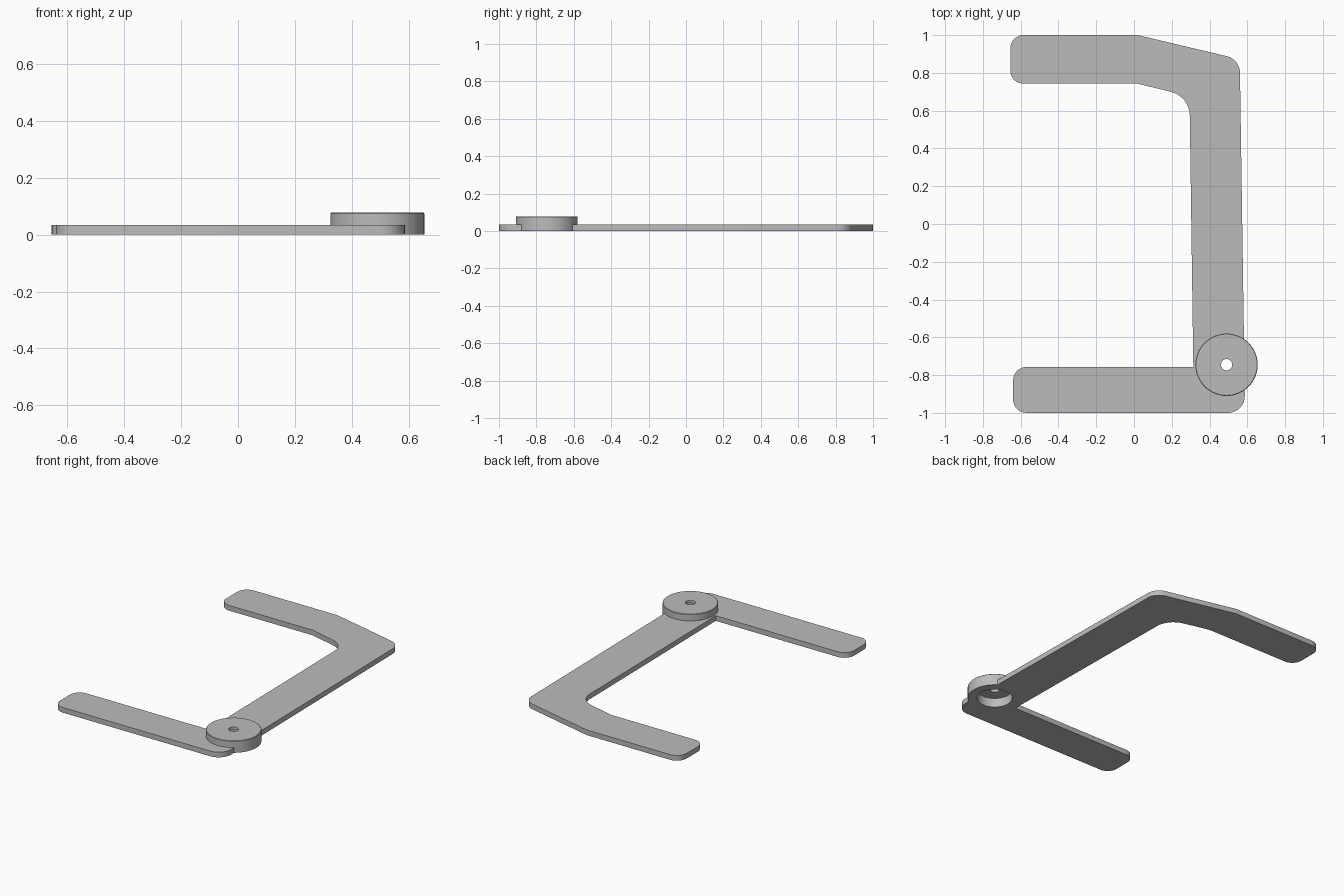
import bpy, bmesh, math
from mathutils import Vector

cube = bpy.data.objects.get("Cube")
if cube:
    bpy.data.objects.remove(cube, do_unlink=True)

THICK = 0.034                      # plate thickness
PIVOT = Vector((0.49, -0.745, 0))  # disc centre

grey = bpy.data.materials.new("plain_grey")
grey.use_nodes = True
grey.diffuse_color = (0.5, 0.5, 0.5, 1)
grey.node_tree.nodes["Principled BSDF"].inputs["Base Color"].default_value = (0.5, 0.5, 0.5, 1)


def to_object(name, bm):
    bmesh.ops.recalc_face_normals(bm, faces=bm.faces)
    mesh = bpy.data.meshes.new(name)
    bm.to_mesh(mesh)
    bm.free()
    obj = bpy.data.objects.new(name, mesh)
    bpy.context.collection.objects.link(obj)
    mesh.materials.append(grey)
    return obj


def select_only(obj):
    bpy.ops.object.select_all(action='DESELECT')
    obj.select_set(True)
    bpy.context.view_layer.objects.active = obj


def fillet(corners, steps=8):
    """Round each (x, y, tangent length) corner with a circular arc."""
    out = []
    for i, (x, y, t) in enumerate(corners):
        p = Vector((x, y))
        if t == 0:
            out.append(p)
            continue
        to_prev = (Vector(corners[i - 1][:2]) - p).normalized()
        to_next = (Vector(corners[(i + 1) % len(corners)][:2]) - p).normalized()
        a, b = p + to_prev * t, p + to_next * t
        w = math.sin(to_prev.angle(to_next) / 2)
        for k in range(steps + 1):
            u = k / steps
            c0, c1, c2 = (1 - u) ** 2, 2 * u * (1 - u) * w, u * u
            out.append((a * c0 + p * c1 + b * c2) / (c0 + c1 + c2))
    return out


# Flat bracket plate: two arms joined by a long bar
outline = fillet([
    (-0.64, -1, 0.07), (0.588, -1, 0.09), (0.56, 0.872, 0.07), (0.02, 1, 0),
    (-0.655, 1, 0.07), (-0.655, 0.743, 0.07), (0.02, 0.743, 0),
    (0.294, 0.675, 0.1), (0.314, -0.757, 0), (-0.64, -0.757, 0.07),
])
bm = bmesh.new()
face = bm.faces.new([bm.verts.new((p.x, p.y, 0)) for p in outline])
ext = bmesh.ops.extrude_face_region(bm, geom=[face])
bmesh.ops.translate(bm, vec=(0, 0, THICK),
                    verts=[g for g in ext["geom"] if isinstance(g, bmesh.types.BMVert)])
plate = to_object("bracket_plate", bm)

# Round opening in the plate where the disc sits
bm = bmesh.new()
bmesh.ops.create_cone(bm, cap_ends=True, segments=64, radius1=0.16, radius2=0.16, depth=0.4)
cutter = to_object("disc_seat_cutter", bm)
cutter.location = PIVOT
cutter.hide_render = True
cutter.hide_viewport = False
bpy.context.view_layer.update()
cut = plate.modifiers.new("disc_seat", 'BOOLEAN')
cut.object = cutter
cut.operation = 'DIFFERENCE'
cut.solver = 'EXACT'
select_only(plate)
bpy.ops.object.modifier_apply(modifier=cut.name)
bpy.data.objects.remove(cutter, do_unlink=True)

# Pivot disc: turned cap with a small centre hole and a recess underneath
profile = [(0.03, 0.06), (0.03, 0.078), (0.162, 0.078), (0.165, 0.075),
           (0.165, 0), (0.108, 0), (0.108, 0.06)]
segments = 64
bm = bmesh.new()
rings = []
for s in range(segments):
    ang = 2 * math.pi * s / segments
    rings.append([bm.verts.new((r * math.cos(ang), r * math.sin(ang), z)) for r, z in profile])
for s in range(segments):
    a, b = rings[s], rings[(s + 1) % segments]
    for k in range(len(profile)):
        j = (k + 1) % len(profile)
        bm.faces.new((a[k], b[k], b[j], a[j]))
disc = to_object("pivot_disc", bm)
disc.location = PIVOT

for obj in (plate, disc):
    select_only(obj)
    bpy.ops.object.shade_smooth_by_angle(angle=math.radians(30))
